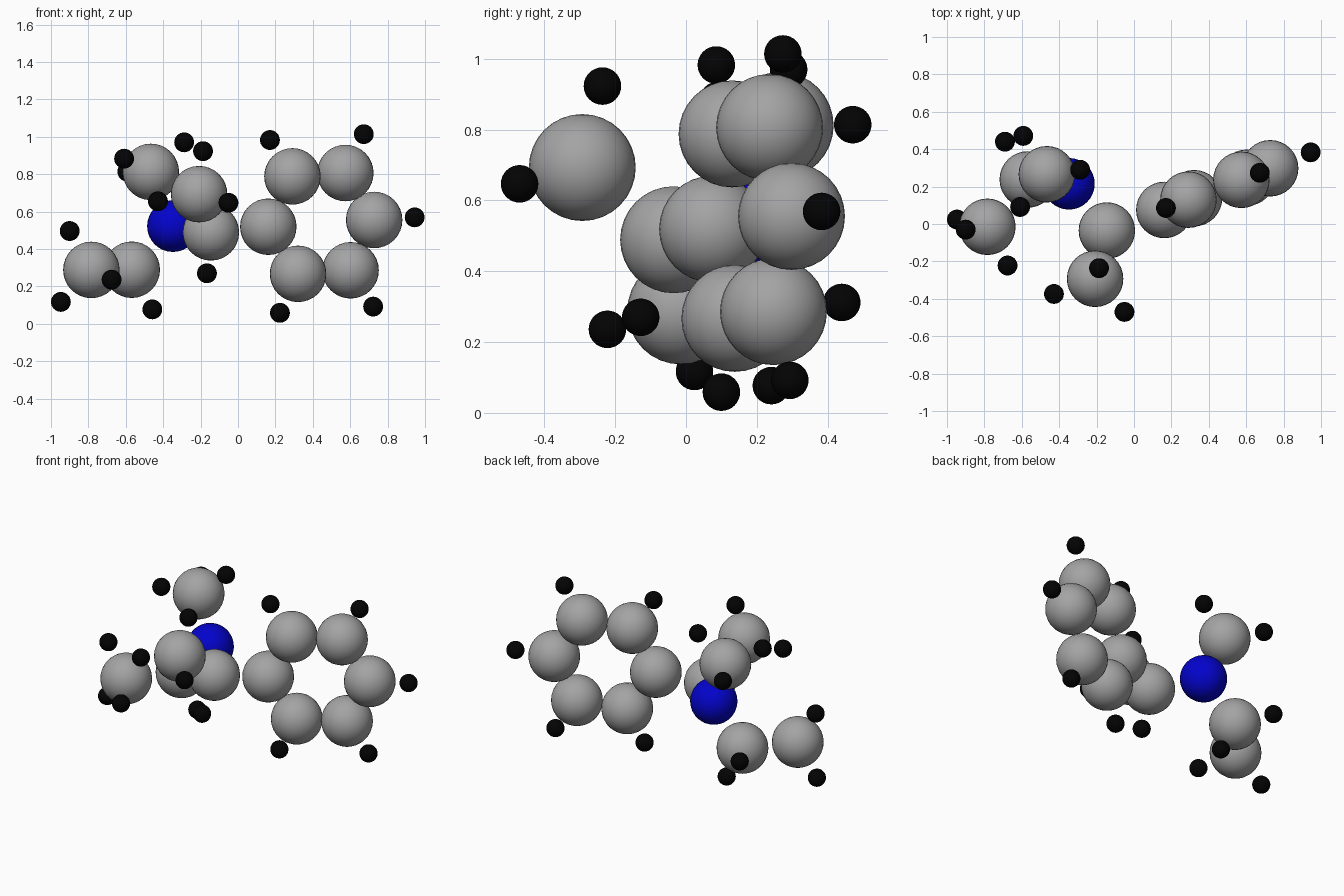
import bpy
from mathutils import Vector

if "Cube" in bpy.data.objects:
    bpy.data.objects.remove(bpy.data.objects["Cube"])


def paint(name, rgb):
    m = bpy.data.materials.new(name)
    m.diffuse_color = (*rgb, 1)
    m.use_nodes = True
    m.node_tree.nodes["Principled BSDF"].inputs["Base Color"].default_value = m.diffuse_color
    return m


GREY = paint("grey", (0.37, 0.37, 0.37))
BLUE = paint("blue", (0.001, 0.001, 0.6))
BLACK = paint("black", (0.001, 0.001, 0.001))


# One smooth ball per atom
def atom(name, pos, radius, mat):
    bpy.ops.mesh.primitive_uv_sphere_add(segments=32, ring_count=16,
                                         radius=radius, location=pos)
    o = bpy.context.object
    o.name = name
    bpy.ops.object.shade_smooth()
    o.data.materials.append(mat)


def carbon(name, pos):
    atom(name, pos, 0.151, GREY)


def hydrogen(name, pos):
    atom(name, pos, 0.053, BLACK)


# Benzene ring with five outer hydrogens pointing away from its centre
ring = [(0.162, 0.075, 0.519), (0.291, 0.130, 0.788), (0.574, 0.236, 0.806),
        (0.728, 0.298, 0.555), (0.602, 0.247, 0.286), (0.321, 0.138, 0.267)]
centre = sum((Vector(p) for p in ring), Vector()) / 6
for i, p in enumerate(ring):
    carbon(f"ring_carbon_{i + 1}", p)
    if i:  # first ring carbon carries the side chain instead
        out = (Vector(p) - centre).normalized()
        hydrogen(f"ring_hydrogen_{i + 1}", Vector(p) + out * 0.233)

# Nitrogen joining the branches
atom("nitrogen", (-0.348, 0.215, 0.522), 0.138, BLUE)

# Side chain groups: carbon position followed by its hydrogens
groups = {
    "chain": [(-0.145, -0.035, 0.489), (-0.166, -0.128, 0.270)],
    "chain_methyl": [(-0.208, -0.293, 0.693), (-0.187, -0.236, 0.923),
                     (-0.051, -0.470, 0.647), (-0.428, -0.374, 0.655)],
    "amine_methyl": [(-0.466, 0.266, 0.812), (-0.288, 0.290, 0.970),
                     (-0.609, 0.091, 0.883), (-0.592, 0.471, 0.814)],
    "ethyl_inner": [(-0.568, 0.238, 0.289), (-0.458, 0.241, 0.077),
                    (-0.690, 0.440, 0.312)],
    "ethyl_end": [(-0.784, -0.015, 0.288), (-0.900, -0.030, 0.496),
                  (-0.947, 0.024, 0.117), (-0.676, -0.222, 0.236)],
}
for name, (c, *hs) in groups.items():
    carbon(f"{name}_carbon", c)
    for j, h in enumerate(hs):
        hydrogen(f"{name}_hydrogen_{j + 1}", h)
